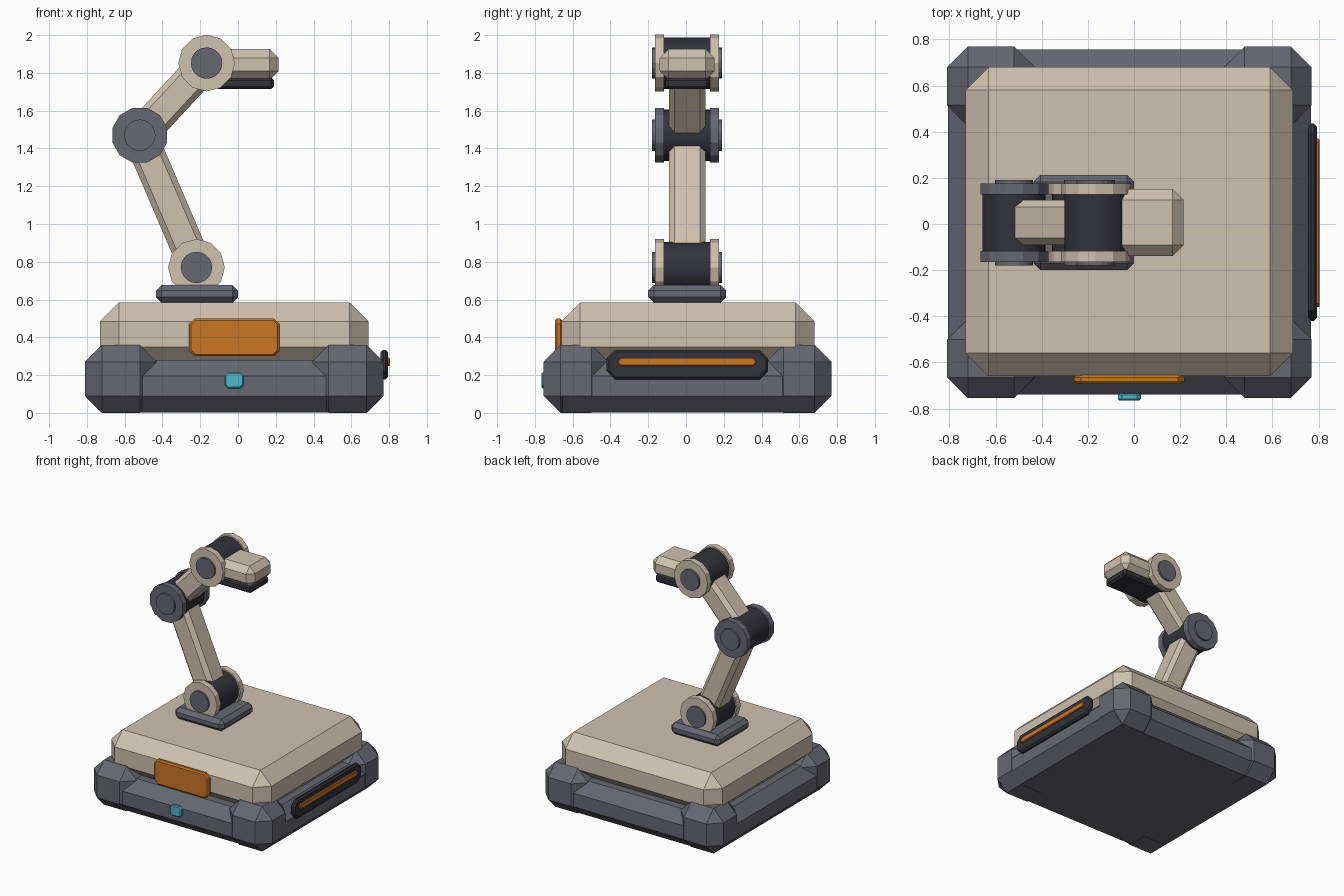
import bpy
import bmesh
import math
from mathutils import Vector, Matrix

old = bpy.data.objects.get("Cube")
if old:
    bpy.data.objects.remove(old, do_unlink=True)


def material(name, rgb):
    m = bpy.data.materials.new(name)
    m.use_nodes = True
    color = (*rgb, 1.0)
    m.diffuse_color = color
    m.node_tree.nodes["Principled BSDF"].inputs["Base Color"].default_value = color
    return m


CREAM = material("cream shell", (0.62, 0.54, 0.43))
GREY = material("slate grey", (0.135, 0.135, 0.17))
DARK = material("dark charcoal", (0.032, 0.032, 0.044))
ORANGE = material("orange", (0.60, 0.18, 0.018))
CYAN = material("cyan", (0.07, 0.48, 0.57))


def finish(name, bm, mat, matrix=None):
    bmesh.ops.recalc_face_normals(bm, faces=bm.faces)
    mesh = bpy.data.meshes.new(name)
    bm.to_mesh(mesh)
    bm.free()
    mesh.materials.append(mat)
    obj = bpy.data.objects.new(name, mesh)
    bpy.context.collection.objects.link(obj)
    if matrix:
        obj.matrix_world = matrix
    return obj


def bevel(bm, edges, width):
    bmesh.ops.bevel(bm, geom=edges, offset=width, offset_type='OFFSET',
                    segments=1, affect='EDGES', clamp_overlap=True)


def block(name, lo, hi, chamfer, mat, corner_axis=None, corner=0.0, matrix=None):
    """Chamfered box; edges along corner_axis may take a larger cut first."""
    lo, hi = Vector(lo), Vector(hi)
    bm = bmesh.new()
    bmesh.ops.create_cube(bm, size=1)
    for v in bm.verts:
        v.co = Vector([(lo[i] + hi[i]) / 2 + v.co[i] * (hi[i] - lo[i]) for i in range(3)])
    if corner_axis is not None:
        along = [e for e in bm.edges
                 if abs((e.verts[0].co - e.verts[1].co).normalized()[corner_axis]) > 0.9]
        bevel(bm, along, corner)
        caps = [f for f in bm.faces if abs(f.normal[corner_axis]) > 0.9]
        bevel(bm, list({e for f in caps for e in f.edges}), chamfer)
    else:
        bevel(bm, bm.edges[:], chamfer)
    return finish(name, bm, mat, matrix)


def drum(name, x, z, y0, y1, radius, sides, mat, turn=0.0, smooth=False):
    """Cylinder lying along y."""
    bm = bmesh.new()
    bmesh.ops.create_cone(bm, cap_ends=True, segments=sides, radius1=radius,
                          radius2=radius, depth=y1 - y0)
    for f in bm.faces:
        f.smooth = smooth and len(f.verts) == 4
    mat4 = (Matrix.Translation((x, (y0 + y1) / 2, z))
            @ Matrix.Rotation(turn, 4, 'Y') @ Matrix.Rotation(math.pi / 2, 4, 'X'))
    return finish(name, bm, mat, mat4)


# Base: low frame with four raised corner bumpers
block("base_frame", (-0.807, -0.74, 0.001), (0.767, 0.757, 0.28), 0.085, GREY)
for side, x0, x1 in (("right", -0.81, -0.43), ("left", 0.39, 0.77)):
    for end, y0, y1 in (("front", -0.755, -0.41), ("back", 0.425, 0.77)):
        block(f"{end}_{side}_bumper", (x0, y0, 0), (x1, y1, 0.36), 0.09, GREY)

# Upper shell
block("upper_shell", (-0.73, -0.66, 0.25), (0.69, 0.68, 0.585), 0.1, CREAM)

# Front plate, indicator and side light
block("front_plate", (-0.26, -0.693, 0.30), (0.22, -0.655, 0.50), 0.01, ORANGE, 1, 0.03)
block("front_indicator", (-0.07, -0.765, 0.13), (0.03, -0.735, 0.215), 0.006, CYAN, 1, 0.018)
block("side_light_housing", (0.755, -0.42, 0.177), (0.793, 0.435, 0.334), 0.012, DARK, 0, 0.045)
block("side_light", (0.785, -0.36, 0.248), (0.805, 0.37, 0.292), 0.005, ORANGE, 0, 0.015)

# Arm mount
block("arm_mount", (-0.435, -0.2, 0.583), (0.0, 0.213, 0.677), 0.03, GREY)

# Joints: dark hub, two side discs, round caps
MID = 0.006
SHOULDER, ELBOW, WRIST = (-0.22, 0.77), (-0.52, 1.47), (-0.166, 1.852)
for name, (x, z), disc_mat, turn in (("shoulder", SHOULDER, CREAM, 0.0),
                                     ("elbow", ELBOW, GREY, math.pi / 12),
                                     ("wrist", WRIST, CREAM, 0.0)):
    drum(name + "_hub", x, z, MID - 0.13, MID + 0.13, 0.136, 32, DARK, smooth=True)
    for side, s in (("front", -1), ("back", 1)):
        d = sorted((MID + s * 0.122, MID + s * 0.17))
        drum(f"{name}_{side}_disc", x, z, d[0], d[1], 0.15, 12, disc_mat, turn)
        c = sorted((MID + s * 0.16, MID + s * 0.185))
        drum(f"{name}_{side}_cap", x, z, c[0], c[1], 0.083, 20, GREY)


# Arm links between joints
def link(name, a, b, thick):
    dx, dz = b[0] - a[0], b[1] - a[1]
    place = Matrix.Translation((a[0], MID, a[1])) @ Matrix.Rotation(math.atan2(dx, dz), 4, 'Y')
    length = math.hypot(dx, dz)
    block(name, (-thick / 2, -0.097, 0), (thick / 2, 0.097, length), 0.03, CREAM, matrix=place)


link("lower_arm", SHOULDER, ELBOW, 0.18)
link("upper_arm", ELBOW, WRIST, 0.18)

# Head and its underside pad
block("head", (-0.17, MID - 0.145, 1.762), (0.215, MID + 0.145, 1.927), 0.047, CREAM)
block("head_pad", (-0.12, MID - 0.115, 1.715), (0.19, MID + 0.115, 1.775), 0.014, DARK)
